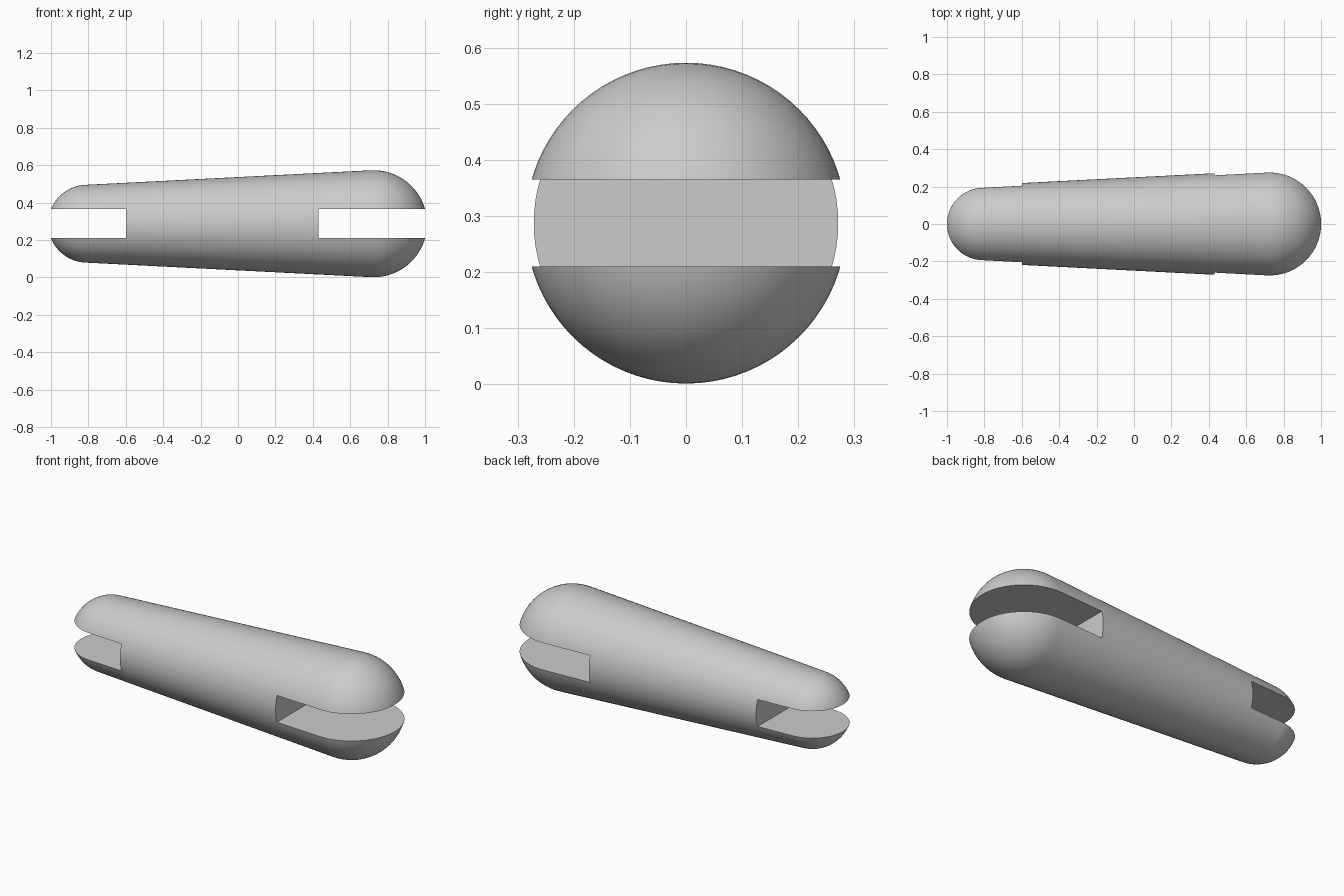
import bpy
import bmesh
from math import sin, cos, pi, asin, radians
from mathutils import Matrix, Vector

cube = bpy.data.objects.get("Cube")
if cube:
    bpy.data.objects.remove(cube, do_unlink=True)

AXIS_Z = 0.287
BIG_X, BIG_R = 0.725, 0.286
SMALL_X, SMALL_R = -0.807, 0.208
SLOT_BOTTOM, SLOT_TOP = 0.21, 0.365

grey = bpy.data.materials.new("light_grey")
grey.use_nodes = True
colour = (0.6, 0.6, 0.6, 1)
grey.diffuse_color = colour
grey.node_tree.nodes["Principled BSDF"].inputs["Base Color"].default_value = colour


def make_object(name, bm):
    bmesh.ops.recalc_face_normals(bm, faces=bm.faces)
    mesh = bpy.data.meshes.new(name)
    bm.to_mesh(mesh)
    bm.free()
    mesh.materials.append(grey)
    obj = bpy.data.objects.new(name, mesh)
    bpy.context.collection.objects.link(obj)
    return obj


def arc(centre, radius, start, end, steps=20):
    angles = [start + (end - start) * i / steps for i in range(steps + 1)]
    return [Vector((centre + radius * cos(a), 0, AXIS_Z + radius * sin(a)))
            for a in angles]


# Tapered link body: two round ends joined by a tangent cone, spun about x
tangent = pi / 2 + asin((BIG_R - SMALL_R) / (BIG_X - SMALL_X))
profile = arc(BIG_X, BIG_R, 0, tangent) + arc(SMALL_X, SMALL_R, tangent, pi)
bm = bmesh.new()
verts = [bm.verts.new(p) for p in profile]
edges = [bm.edges.new(pair) for pair in zip(verts, verts[1:])]
bmesh.ops.spin(bm, geom=verts + edges, cent=(0, 0, AXIS_Z), axis=(1, 0, 0),
               angle=2 * pi, steps=80)
bmesh.ops.remove_doubles(bm, verts=bm.verts, dist=0.0001)
body = make_object("slotted_link", bm)


# Slots through both ends
def cut_slot(name, x_min, x_max):
    bm = bmesh.new()
    size = Matrix.Diagonal((x_max - x_min, 1, SLOT_TOP - SLOT_BOTTOM, 1))
    place = Matrix.Translation(((x_min + x_max) / 2, 0, (SLOT_TOP + SLOT_BOTTOM) / 2))
    bmesh.ops.create_cube(bm, size=1, matrix=place @ size)
    cutter = make_object(name, bm)
    cutter.hide_render = True
    mod = body.modifiers.new(name, "BOOLEAN")
    mod.operation = "DIFFERENCE"
    mod.solver = "EXACT"
    mod.object = cutter
    bpy.ops.object.modifier_apply(modifier=mod.name)
    bpy.data.objects.remove(cutter, do_unlink=True)


bpy.ops.object.select_all(action="DESELECT")
body.select_set(True)
bpy.context.view_layer.objects.active = body
cut_slot("small_end_slot", -1.2, -0.6)
cut_slot("big_end_slot", 0.43, 1.2)

bpy.ops.object.shade_smooth_by_angle(angle=radians(30))
